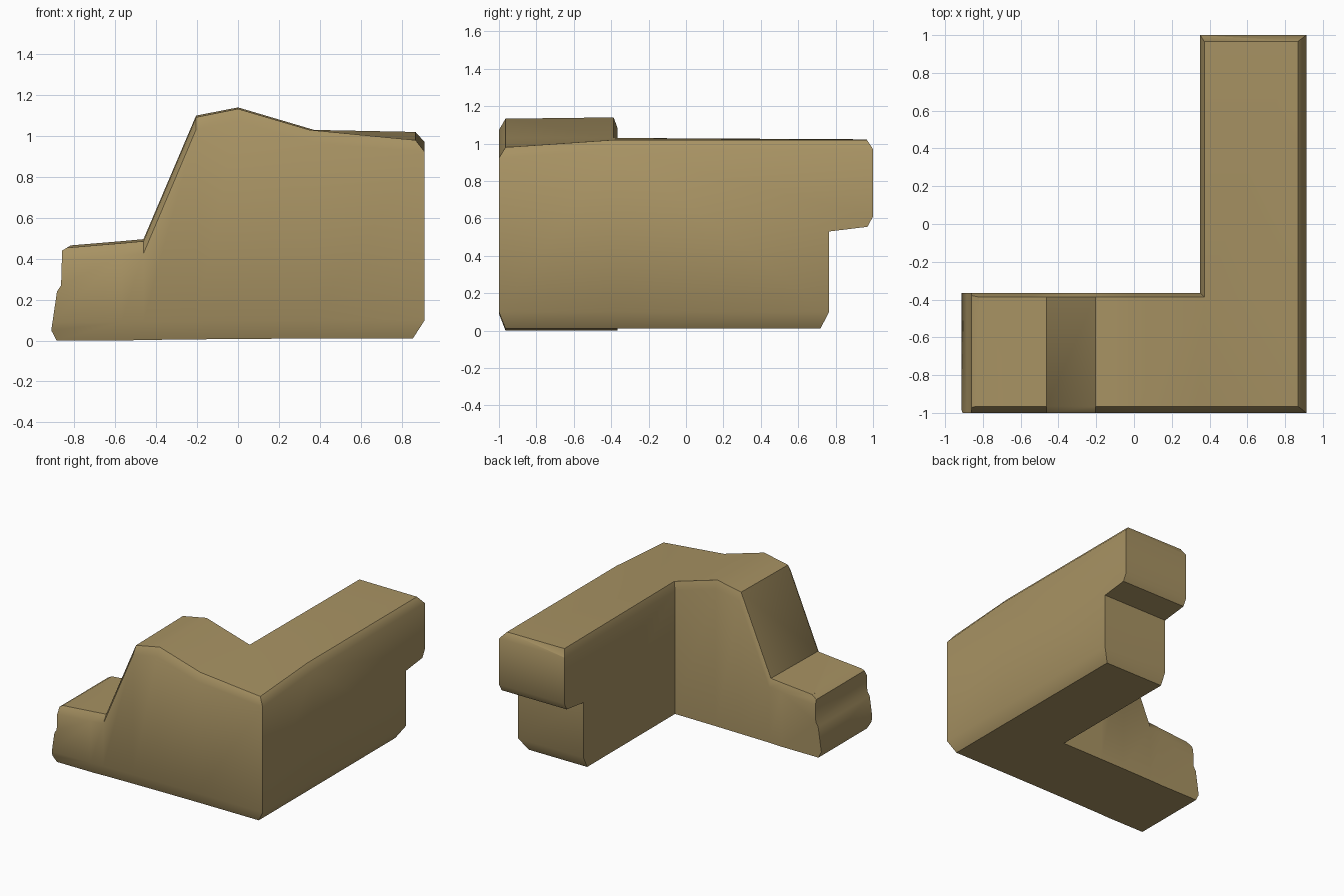
import bpy, bmesh, math

if "Cube" in bpy.data.objects:
    bpy.data.objects.remove(bpy.data.objects["Cube"])

tan = bpy.data.materials.new("sand_tan")
tan.diffuse_color = (0.39, 0.29, 0.125, 1)
tan.use_nodes = True
tan.node_tree.nodes["Principled BSDF"].inputs["Base Color"].default_value = tan.diffuse_color


def make_object(name, bm):
    bmesh.ops.recalc_face_normals(bm, faces=bm.faces)
    mesh = bpy.data.meshes.new(name)
    bm.to_mesh(mesh)
    bm.free()
    ob = bpy.data.objects.new(name, mesh)
    bpy.context.collection.objects.link(ob)
    return ob


def prism(name, points):
    """Extrude a closed outline of 3D points between two offset copies."""
    bm = bmesh.new()
    a = [bm.verts.new(p[0]) for p in points]
    b = [bm.verts.new(p[1]) for p in points]
    n = len(points)
    bm.faces.new(a)
    bm.faces.new(b[::-1])
    for i in range(n):
        j = (i + 1) % n
        bm.faces.new((a[i], b[i], b[j], a[j]))
    return make_object(name, bm)


R = 0.913  # right side


def front_section(x, z0, zf, zb):
    """Cross-section of the front arm: chamfered outer (front) edges."""
    return [(x, -.965, z0), (x, -1, z0 + .09), (x, -1, zf - .06), (x, -.965, zf),
            (x, -.387, zb), (x, -.365, zb - .06), (x, -.365, z0)]


def side_section(y, z0, zo, zi):
    """Cross-section of the right arm: chamfered outer (right) edges."""
    return [(.855, y, z0), (R, y, z0 + .09), (R, y, zo - .05), (.868, y, zo),
            (.372, y, zi), (.35, y, zi - .055), (.35, y, z0)]


# Inner corner shared by the three turning sections
inner = [(.372, -.387, 1.03), (.35, -.365, .972), (.35, -.365, .01)]
corner = [(.855, -.965, .01), (R, -1, .1), (R, -1, .922), (.868, -.965, .98)]

sections = [
    front_section(-1.1, 0, .432, .442),
    front_section(-.57, 0, .476, .486),
    front_section(-.462, .003, .486, .496),
    front_section(-.205, .006, 1.092, 1.10),
    front_section(0, .008, 1.133, 1.14),
    front_section(.35, .01, 1.03, 1.03)[:4] + inner,
    corner + inner,
    side_section(-.38, .01, 1.02, 1.03)[:4] + inner,
    side_section(1.1, .01, 1.02, 1.022),
]

# L-shaped body lofted through the sections
bm = bmesh.new()
rings = [[bm.verts.new(p) for p in s] for s in sections]
for a, b in zip(rings, rings[1:]):
    for i in range(7):
        j = (i + 1) % 7
        bm.faces.new((a[i], a[j], b[j], b[i]))
bm.faces.new(rings[0])
bm.faces.new(rings[-1][::-1])
bmesh.ops.remove_doubles(bm, verts=bm.verts, dist=1e-5)
body = make_object("corner_body", bm)
body.data.materials.append(tan)

# Shapes that trim the left end and the stepped back end
left_end = [(-.888, -.5), (-.888, .002), (-.913, .05), (-.885, .24), (-.865, .27),
            (-.86, .44), (-.82, .464), (-.8, 2), (2, 2), (2, -.5)]
back_end = [(-2, -.5), (.718, -.5), (.718, .009), (.765, .1), (.765, .53),
            (.97, .555), (1, .61), (1, .97), (.967, 1.02), (.965, 2), (-2, 2)]
cutters = [prism("left_trim", [((x, -3, z), (x, 3, z)) for x, z in left_end]),
           prism("back_trim", [((-3, y, z), (3, y, z)) for y, z in back_end])]

bpy.context.view_layer.objects.active = body
for c in cutters:
    c.hide_render = True
    c.data.materials.append(tan)
    mod = body.modifiers.new(c.name, 'BOOLEAN')
    mod.operation = 'INTERSECT'
    mod.solver = 'EXACT'
    mod.object = c
    bpy.ops.object.modifier_apply(modifier=mod.name)
    bpy.data.objects.remove(c)

# Soft chamfers, crisp main edges
bpy.ops.object.select_all(action='DESELECT')
body.select_set(True)
bpy.ops.object.shade_smooth_by_angle(angle=math.radians(44))
